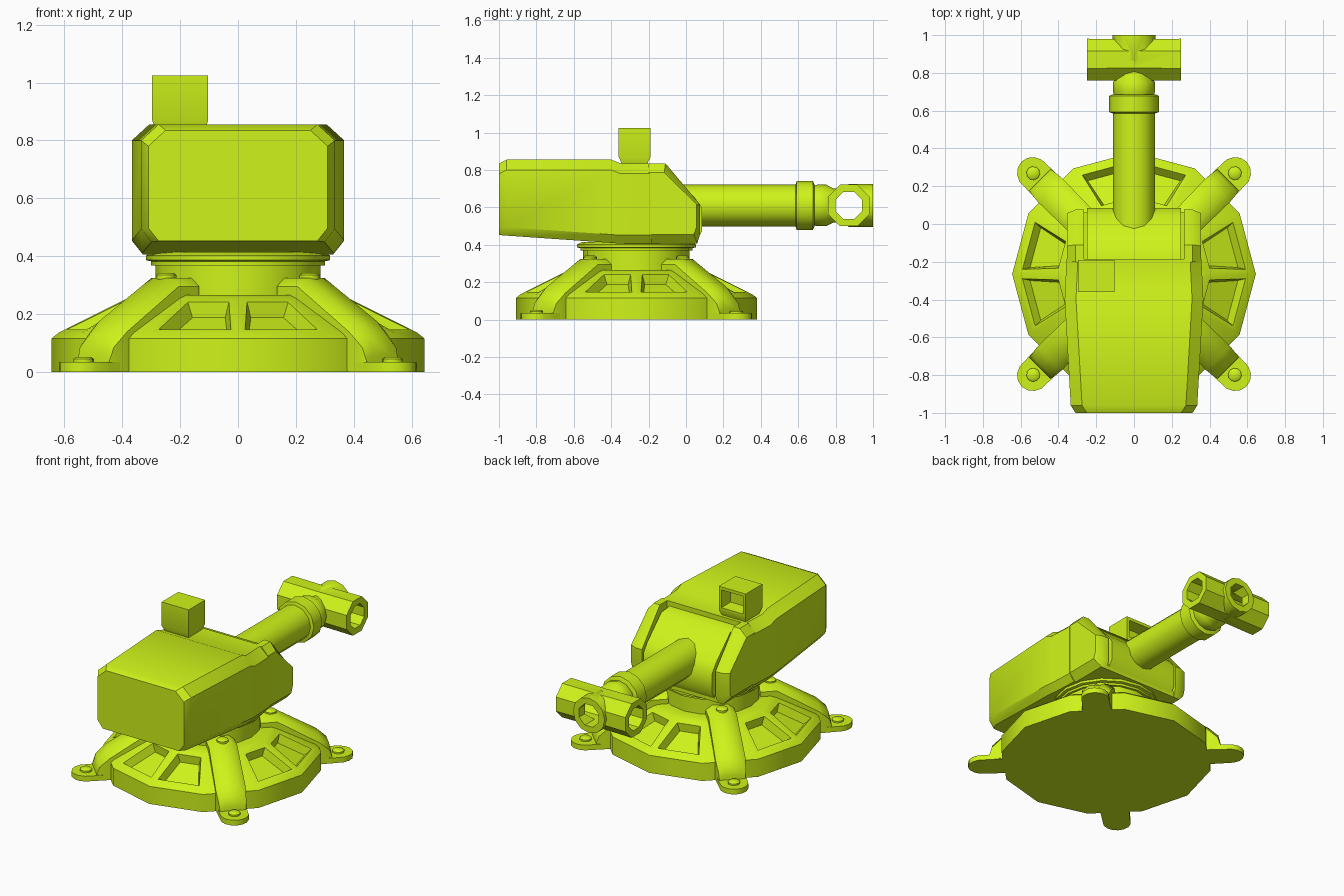
import bpy, bmesh
from math import pi, cos, sin, radians, atan2, degrees
from mathutils import Matrix, Vector

if "Cube" in bpy.data.objects:
    bpy.data.objects.remove(bpy.data.objects["Cube"])

mat = bpy.data.materials.new("lime_paint")
mat.diffuse_color = (0.62, 0.9, 0.01, 1)
mat.use_nodes = True
mat.node_tree.nodes["Principled BSDF"].inputs["Base Color"].default_value = mat.diffuse_color
T, R = Matrix.Translation, Matrix.Rotation
I = Matrix.Identity(4)
CY, GZ = -0.265, 0.61          # turntable centre y, gun axis height


def loft(name, rings, M=I, edit=None, angle=42):
    """Skin equal-length point rings, cap both ends."""
    bm = bmesh.new()
    vs = [[bm.verts.new(M @ Vector(p)) for p in ring] for ring in rings]
    n = len(rings[0])
    for a, b in zip(vs, vs[1:]):
        for i in range(n):
            j = (i + 1) % n
            bm.faces.new((a[i], a[j], b[j], b[i]))
    bm.faces.new(vs[0][::-1])
    bm.faces.new(vs[-1])
    bmesh.ops.recalc_face_normals(bm, faces=bm.faces[:])
    if edit:
        edit(bm)
    me = bpy.data.meshes.new(name)
    bm.to_mesh(me)
    bm.free()
    me.materials.append(mat)
    ob = bpy.data.objects.new(name, me)
    bpy.context.collection.objects.link(ob)
    smooth(ob, angle)
    return ob


def smooth(ob, angle=42):
    bpy.ops.object.select_all(action='DESELECT')
    ob.select_set(True)
    bpy.context.view_layer.objects.active = ob
    bpy.ops.object.shade_smooth_by_angle(angle=radians(angle))


def lathe(name, prof, n, M=I, phase=0.0, edit=None):
    rings = [[(r * cos(phase + 2 * pi * i / n), r * sin(phase + 2 * pi * i / n), z)
              for i in range(n)] for r, z in prof]
    return loft(name, rings, M, edit)


def boolean(ob, other, op):
    m = ob.modifiers.new("bool", 'BOOLEAN')
    m.object, m.operation, m.solver = other, op, 'EXACT'
    bpy.context.view_layer.objects.active = ob
    bpy.ops.object.modifier_apply(modifier=m.name)
    bpy.data.objects.remove(other)


# Twelve-sided base with pockets on the slopes between the legs
def pockets(bm):
    picked = []
    for f in bm.faces:
        c = f.calc_center_median()
        a = degrees(atan2(c.y - CY, c.x)) % 90
        r = (c.xy - Vector((0, CY))).length
        if 0.15 < f.normal.z < 0.95 and 0.44 < r < 0.54 and abs(a - 45) > 20:
            picked.append(f)
    bmesh.ops.inset_individual(bm, faces=picked, thickness=0.04, depth=0)
    bmesh.ops.inset_individual(bm, faces=picked, thickness=0.025, depth=-0.05)


lathe("base", [(0.645, 0), (0.645, 0.115), (0.62, 0.135), (0.38, 0.255), (0.35, 0.265), (0.28, 0.265)],
      12, T((0, CY, 0)), edit=pockets)
lathe("neck", [(0.285, 0.25), (0.285, 0.375)], 16, T((0, CY, 0)))
lathe("turntable_flange", [(0.30, 0.368), (0.30, 0.382), (0.318, 0.386), (0.318, 0.402), (0.29, 0.415)],
      16, T((0, CY, 0)))

# Four diagonal legs with foot pads and bolts
for k in range(4):
    M = T((0, CY, 0)) @ R(radians(45 + 90 * k), 4, 'Z')

    def section(r, w, zt, c):
        return [(r, -w, 0.004), (r, -w, zt - c), (r, -w * 0.55, zt), (r, w * 0.55, zt),
                (r, w, zt - c), (r, w, 0.004)]
    loft("leg", [section(0.275, 0.085, 0.325, 0.03), section(0.375, 0.085, 0.325, 0.03),
                 section(0.63, 0.09, 0.175, 0.035), section(0.69, 0.083, 0.12, 0.035),
                 section(0.705, 0.078, 0.06, 0.02)], M)
    pad = [(0.6, -0.088), (0.70, -0.085)] + \
          [(0.752 + 0.09 * cos(t), 0.085 * sin(t)) for t in [radians(a) for a in range(-75, 76, 25)]] + \
          [(0.70, 0.085), (0.6, 0.088)]
    loft("foot_pad", [[(x, y, z) for x, y in pad] for z in (0, 0.034)], M)
    for r, z in ((0.755, 0.03), (0.35, 0.32)):
        lathe("bolt", [(0.036, z), (0.036, z + 0.014), (0.026, z + 0.022)], 10, M @ T((r, 0, 0)))


# Turret housing, lofted front to back
def hull(y, w, zb, zt, cx=0.06, ct=0.055, cb=0.045):
    return [(-w, y, zb + cb), (-w + cx * 0.6, y, zb), (w - cx * 0.6, y, zb), (w, y, zb + cb),
            (w, y, zt - ct), (w - cx, y, zt), (-w + cx, y, zt), (-w, y, zt - ct)]


loft("turret_housing", [hull(-1.0, 0.31, 0.452, 0.835), hull(-0.96, 0.335, 0.449, 0.855),
                        hull(-0.40, 0.367, 0.41, 0.855), hull(-0.35, 0.365, 0.406, 0.835),
                        hull(-0.185, 0.357, 0.406, 0.835)], angle=35)

# Cheeks either side of the gun
cheek = [(-0.2, 0.406), (0.06, 0.406), (0.076, 0.46), (0.076, 0.615), (-0.11, 0.835), (-0.2, 0.835)]
for s in (-1, 1):
    def side(x, ky, kz):
        return [(s * x, -0.2 + (y + 0.2) * ky, 0.62 + (z - 0.62) * kz) for y, z in cheek]
    loft("cheek", [side(0.265, 1, 1), side(0.31, 1, 1), side(0.355, 0.93, 0.77)], angle=35)

# Gun block between the cheeks, with chin plate below
block = [(-0.2, 0.42), (0.055, 0.42), (0.085, 0.47), (0.085, 0.60), (0.045, 0.655),
         (-0.10, 0.795), (-0.2, 0.805)]
loft("gun_block", [[(x, y, z) for y, z in block] for x in (-0.248, 0.248)])
loft("chin_plate", [[(x, -0.2, z), (x, 0.06, z), (x, 0.06, z + 0.04), (x, -0.2, z + 0.04)]
                    for x in (-0.29, 0.29) for z in (0.406,)])


# Sight box with an opening facing along the barrel
def opening(bm):
    f = max(bm.faces, key=lambda f: f.normal.y * f.calc_area())
    bmesh.ops.inset_individual(bm, faces=[f], thickness=0.028, depth=0)
    bmesh.ops.inset_individual(bm, faces=[f], thickness=0.012, depth=-0.08)


loft("sight_box", [[(-0.2 + i * hx, -0.275 + j * hy, z) for i, j in ((-1, -1), (1, -1), (1, 1), (-1, 1))]
                   for hx, hy, z in ((0.08, 0.062, 0.82), (0.097, 0.085, 0.87), (0.097, 0.085, 1.025))],
     edit=opening)

# Barrel and collar along +y
along_y = T((0, 0, GZ)) @ R(-pi / 2, 4, 'X')
lathe("barrel", [(0.112, -0.03), (0.112, 0.62)], 12, along_y)
lathe("barrel_collar", [(0.11, 0.585), (0.132, 0.592), (0.132, 0.678), (0.115, 0.686)], 12, along_y)

# Muzzle brake: forward tube and cross tube, both bored out
along_x = T((0, 0.87, GZ)) @ R(pi / 2, 4, 'Y')
muzzle = lathe("muzzle_brake", [(0.098, 0.66), (0.111, 0.70), (0.111, 0.75), (0.09, 0.79), (0.09, 0.84),
                                (0.114, 0.87), (0.114, 1.0)], 12, along_y)
boolean(muzzle, lathe("cross", [(0.12, -0.25), (0.117, 0), (0.12, 0.25)], 8, along_x, pi / 8), 'UNION')
boolean(muzzle, lathe("bore_x", [(0.077, -0.4), (0.077, 0.4)], 8, along_x, pi / 8), 'DIFFERENCE')
boolean(muzzle, lathe("bore_y", [(0.075, 0.86), (0.075, 1.1)], 8, along_y, pi / 8 + 0.01), 'DIFFERENCE')
smooth(muzzle, 46)
